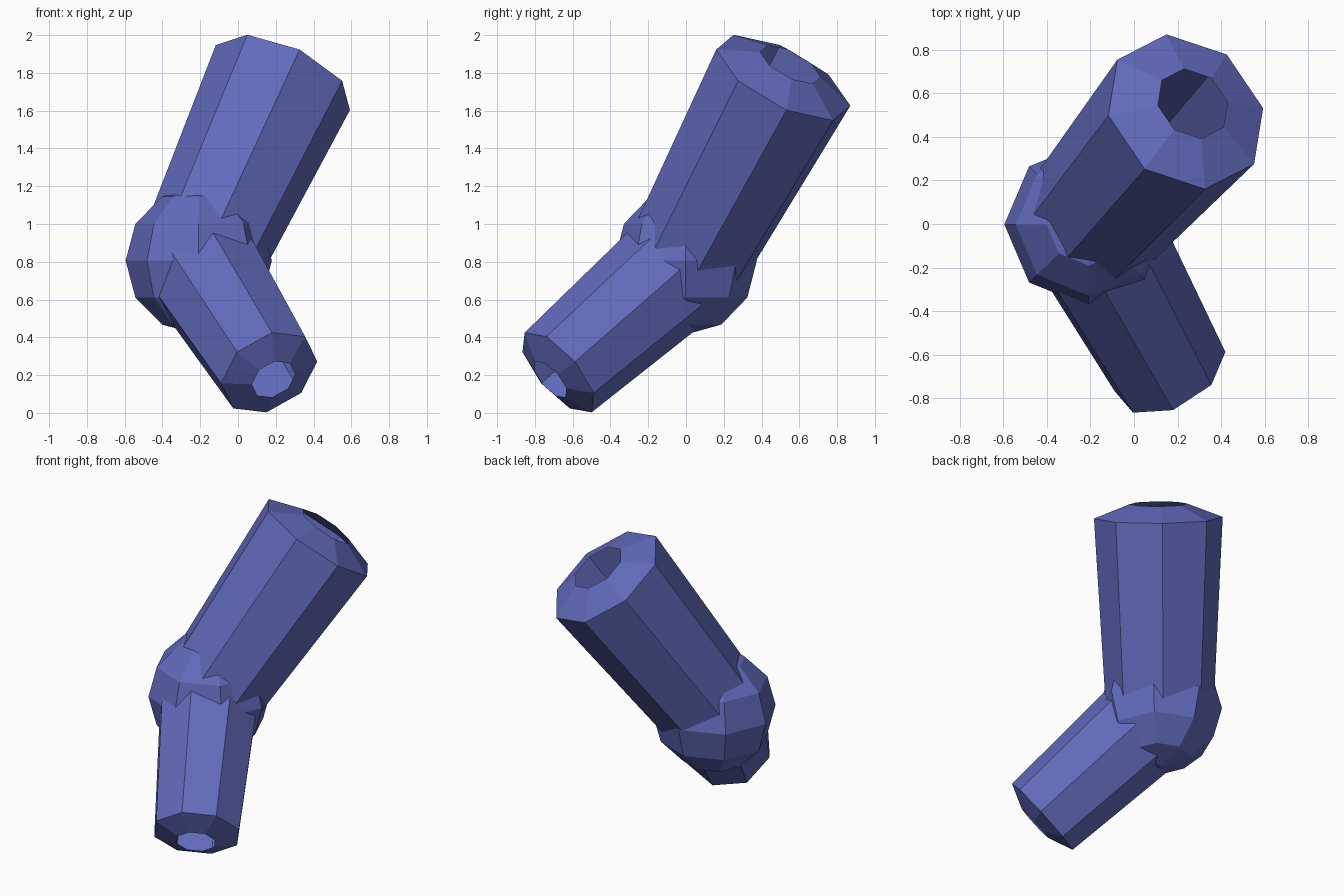
import bpy, bmesh, math
from mathutils import Vector

if "Cube" in bpy.data.objects:
    bpy.data.objects.remove(bpy.data.objects["Cube"])

SIDES = 8
JOINT = Vector((-0.208, -0.002, 0.806))

mat = bpy.data.materials.new("blue")
mat.diffuse_color = (0.12, 0.145, 0.5, 1)
mat.use_nodes = True
mat.node_tree.nodes["Principled BSDF"].inputs["Base Color"].default_value = mat.diffuse_color


def finish(bm, name):
    mesh = bpy.data.meshes.new(name)
    bm.to_mesh(mesh)
    bm.free()
    mesh.materials.append(mat)
    obj = bpy.data.objects.new(name, mesh)
    bpy.context.collection.objects.link(obj)
    return obj


def tube(name, end, corner, base_r, end_r):
    """Hollow tapered tube from the joint to `end`, with a raised collar round an open hole.
    `corner` points from the end centre towards one rim corner."""
    end = Vector(end)
    axis = (end - JOINT).normalized()
    u = Vector(corner)
    u = (u - axis * u.dot(axis)).normalized()
    v = axis.cross(u)
    profile = [(JOINT, base_r), (end, end_r), (end + axis * end_r * 0.215, end_r * 0.45)]
    bm = bmesh.new()
    rings = []
    for centre, r in profile:
        angles = [2 * math.pi * i / SIDES for i in range(SIDES)]
        rings.append([bm.verts.new(centre + r * (math.cos(a) * u + math.sin(a) * v)) for a in angles])
    for lo, hi in zip(rings, rings[1:]):
        for i in range(SIDES):
            j = (i + 1) % SIDES
            bm.faces.new((lo[i], lo[j], hi[j], hi[i]))
    return finish(bm, name)


# Upper and lower tubes
tube("upper_tube", (0.2375, 0.515, 1.775), (0.3525, 0.015, -0.175), 0.33, 0.395)
tube("lower_tube", (0.165, -0.677, 0.214), (0.25, 0.087, 0.056), 0.322, 0.276)

# Faceted ball joint
bm = bmesh.new()
bmesh.ops.create_uvsphere(bm, u_segments=SIDES, v_segments=6, radius=1)
ball = finish(bm, "ball_joint")
ball.location = JOINT
ball.scale = (0.387, 0.377, 0.391)
